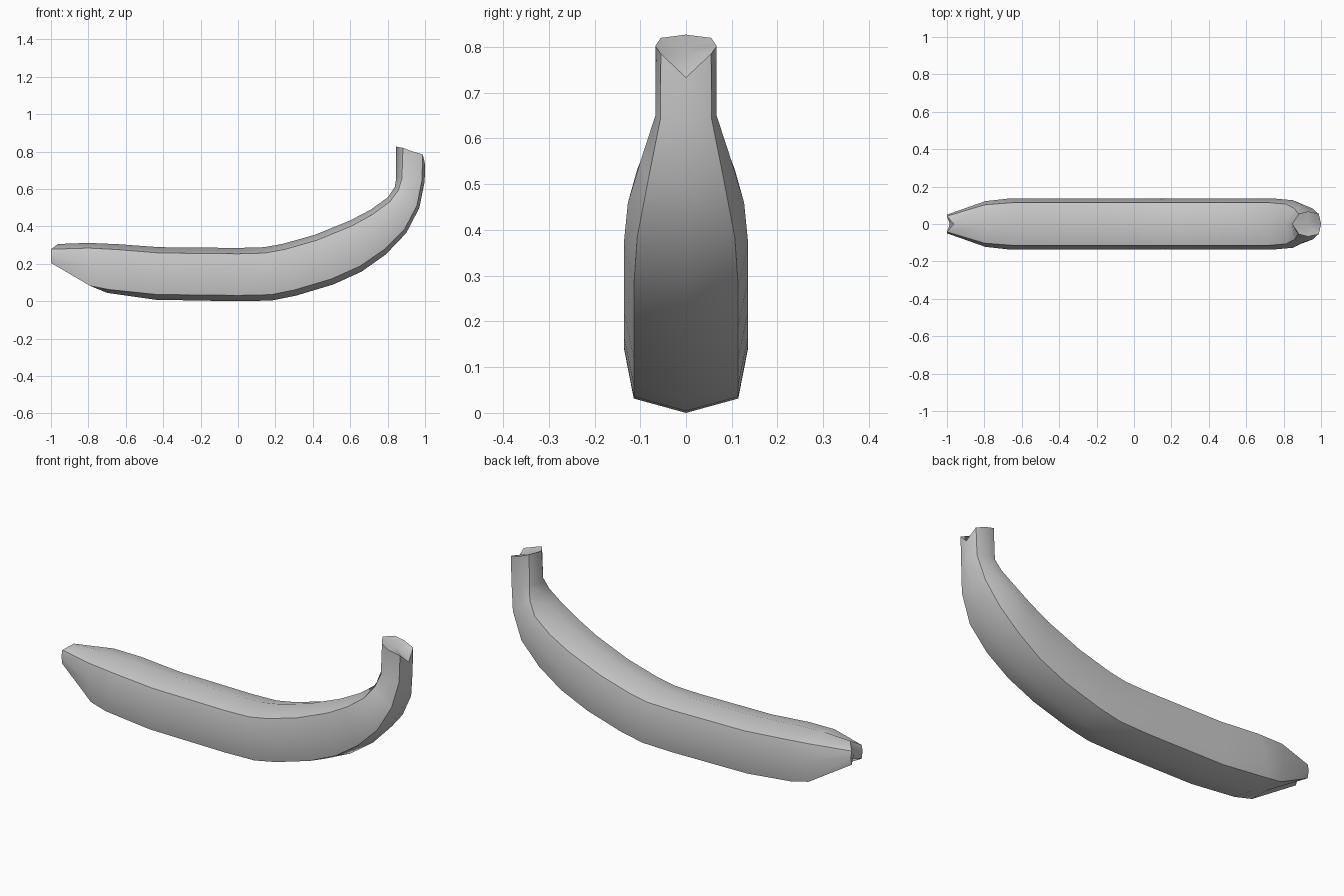
import bpy, bmesh
from mathutils import Vector

if "Cube" in bpy.data.objects:
    bpy.data.objects.remove(bpy.data.objects["Cube"])

# Stations: inner (top) x,z, outer (bottom) x,z, half width, corner inset top, corner inset bottom
STATIONS = [
    (-0.80, 0.312, -0.79, 0.082, 0.122, 0.12, 0.00),
    (-0.64, 0.305, -0.70, 0.045, 0.136, 0.11, 0.07),
    (-0.42, 0.289, -0.44, 0.008, 0.136, 0.11, 0.10),
    (0.00, 0.285, 0.00, 0.000, 0.136, 0.11, 0.11),
    (0.14, 0.289, 0.18, 0.004, 0.136, 0.11, 0.11),
    (0.24, 0.307, 0.31, 0.030, 0.136, 0.11, 0.11),
    (0.41, 0.355, 0.51, 0.090, 0.136, 0.11, 0.11),
    (0.60, 0.432, 0.66, 0.158, 0.136, 0.11, 0.11),
    (0.71, 0.490, 0.79, 0.250, 0.136, 0.11, 0.11),
    (0.80, 0.555, 0.90, 0.365, 0.127, 0.12, 0.10),
    (0.838, 0.610, 0.97, 0.500, 0.098, 0.15, 0.10),
    (0.846, 0.660, 0.998, 0.640, 0.067, 0.20, 0.10),
]
RIDGES = (1, 3, 5, 7)          # four sharp ridges of the eight-sided peel


def ring(profile):
    """Mirror five (x, half width, z) points into an eight-point ring."""
    right = [Vector(p) for p in profile]
    left = [Vector((p.x, -p.y, p.z)) for p in reversed(right[1:4])]
    return right + left


def station_ring(tx, tz, bx, bz, w, ft, fb):
    top, bottom = Vector((tx, 0, tz)), Vector((bx, 0, bz))
    widths = (0, 0.84 * w, w, 0.84 * w, 0)
    return ring([top.lerp(bottom, f) + Vector((0, y, 0))
                 for f, y in zip((0, ft, 0.5, 1 - fb, 1), widths)])


# Blossom tip, body and stem end
tip = ring([(-0.962, 0, 0.306), (-1, 0.042, 0.278), (-1, 0.05, 0.245),
            (-1, 0.042, 0.205), (-0.97, 0, 0.215)])
stem = ring([(0.846, 0, 0.827), (0.882, 0.055, 0.82), (0.93, 0.067, 0.802),
             (0.988, 0.055, 0.785), (1.0, 0, 0.733)])
rings = [tip] + [station_ring(*s) for s in STATIONS] + [stem]

bm = bmesh.new()
loops = [[bm.verts.new(p) for p in r] for r in rings]
for a, b in zip(loops, loops[1:]):
    for i in range(8):
        j = (i + 1) % 8
        bm.faces.new((a[i], a[j], b[j], b[i]))

# Closed ends
for loop, centre in ((loops[0], (-0.985, 0, 0.245)), (loops[-1], (0.93, 0, 0.79))):
    c = bm.verts.new(centre)
    for i in range(8):
        bm.faces.new((loop[i], loop[(i + 1) % 8], c))
bmesh.ops.recalc_face_normals(bm, faces=bm.faces)

# Smooth peel with sharp ridges and end rims
for f in bm.faces:
    f.smooth = True
for a, b in zip(loops[1:], loops[2:]):
    for i in RIDGES:
        bm.edges.get((a[i], b[i])).smooth = False
for loop in (loops[0], loops[-1]):
    for i in range(8):
        bm.edges.get((loop[i], loop[(i + 1) % 8])).smooth = False
for i in RIDGES:
    bm.edges.get((loops[0][i], loops[1][i])).smooth = False

mesh = bpy.data.meshes.new("banana")
bm.to_mesh(mesh)
bm.free()
banana = bpy.data.objects.new("banana", mesh)
bpy.context.collection.objects.link(banana)
